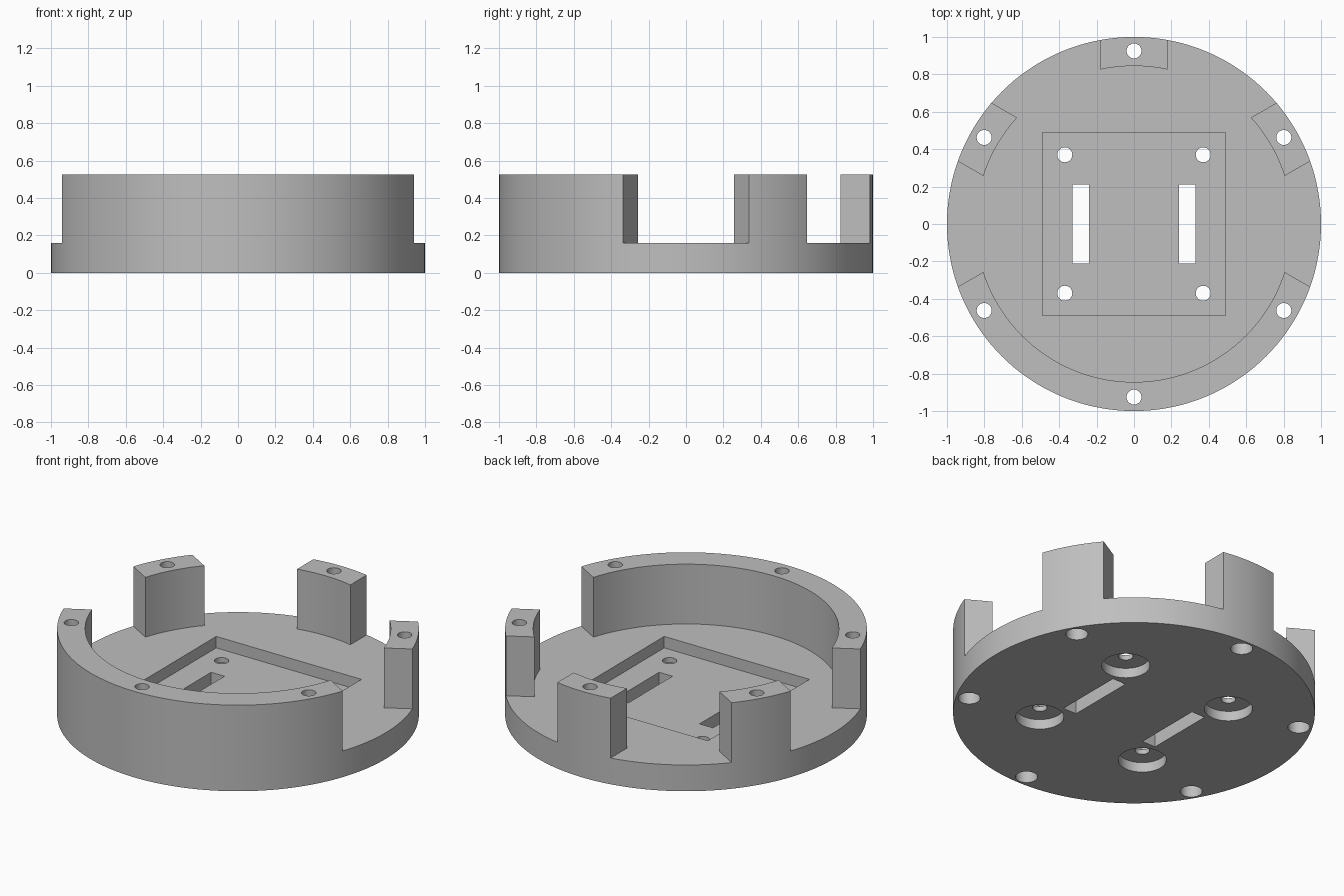
import bpy, bmesh
from math import sin, cos, asin, sqrt, radians
from mathutils import Matrix

if "Cube" in bpy.data.objects:
    bpy.data.objects.remove(bpy.data.objects["Cube"], do_unlink=True)

HEIGHT, FLOOR, POCKET = 0.525, 0.16, 0.09
INNER, HALF = 0.845, 0.18          # inner wall radius, half width of a post

grey = bpy.data.materials.new("light grey")
grey.use_nodes = True
colour = (0.52, 0.52, 0.52, 1)
grey.diffuse_color = colour
grey.node_tree.nodes["Principled BSDF"].inputs["Base Color"].default_value = colour


def finish(name, bm):
    bmesh.ops.recalc_face_normals(bm, faces=bm.faces)
    mesh = bpy.data.meshes.new(name)
    bm.to_mesh(mesh)
    bm.free()
    mesh.materials.append(grey)
    obj = bpy.data.objects.new(name, mesh)
    bpy.context.collection.objects.link(obj)
    return obj


def add_cylinder(bm, x, y, z0, z1, r, sides=40):
    bmesh.ops.create_cone(bm, cap_ends=True, segments=sides, radius1=r, radius2=r,
                          depth=z1 - z0, matrix=Matrix.Translation((x, y, (z0 + z1) / 2)))


def add_box(bm, x, y, z0, z1, w, d):
    bmesh.ops.create_cube(bm, size=1, matrix=Matrix.Translation((x, y, (z0 + z1) / 2))
                          @ Matrix.Diagonal((w, d, z1 - z0, 1)))


def polar(angle, along, across=0):
    a = radians(angle)
    return (along * cos(a) - across * sin(a), along * sin(a) + across * cos(a))


# Solid round body
bm = bmesh.new()
add_cylinder(bm, 0, 0, 0, HEIGHT, 1, 144)
body = finish("round_housing", bm)

# Cavity outline: follows each wall's inner face, then runs out through each gap
spread = asin(HALF / INNER) * 180 / 3.14159265
outline = []
for first, last in ((30, 30), (90, 90), (150, 150), (210, 330)):
    outline.append(polar(first, 1.3, -HALF))
    start, end = first - spread, last + spread
    steps = max(8, round((end - start) / 2.5))
    outline += [polar(start + (end - start) * i / steps, INNER) for i in range(steps + 1)]
    outline.append(polar(last, 1.3, HALF))
bm = bmesh.new()
face = bm.faces.new([bm.verts.new((x, y, FLOOR)) for x, y in outline])
top = bmesh.ops.extrude_face_region(bm, geom=[face])["geom"]
bmesh.ops.translate(bm, vec=(0, 0, 0.6),
                    verts=[v for v in top if isinstance(v, bmesh.types.BMVert)])
cutters = [finish("cavity_cutter", bm)]

# Square pocket in the floor
bm = bmesh.new()
add_box(bm, 0, 0, POCKET, 0.3, 0.98, 0.98)
cutters.append(finish("pocket_cutter", bm))

# Slots, and the narrow bores of all screw holes
bm = bmesh.new()
wide = bmesh.new()
for sx in (-1, 1):
    add_box(bm, sx * 0.285, 0, -0.1, 0.3, 0.09, 0.425)
    for sy in (-1, 1):
        add_cylinder(bm, sx * 0.37, sy * 0.37, -0.1, 0.3, 0.04)
        add_cylinder(wide, sx * 0.37, sy * 0.37, -0.1, 0.06, 0.133, 64)
for angle in range(30, 390, 60):
    x, y = polar(angle, 0.925)
    add_cylinder(bm, x, y, -0.1, 0.7, 0.04)
    add_cylinder(wide, x, y, -0.1, 0.3, 0.061)
cutters += [finish("slot_and_hole_cutter", bm), finish("counterbore_cutter", wide)]

# Cut everything out of the body, then drop the cutters
bpy.context.view_layer.objects.active = body
body.select_set(True)
for cutter in cutters:
    mod = body.modifiers.new(cutter.name, 'BOOLEAN')
    mod.operation, mod.solver, mod.object = 'DIFFERENCE', 'EXACT', cutter
    bpy.ops.object.modifier_apply(modifier=mod.name)
    bpy.data.objects.remove(cutter, do_unlink=True)

bpy.ops.object.shade_smooth_by_angle(angle=radians(30))
